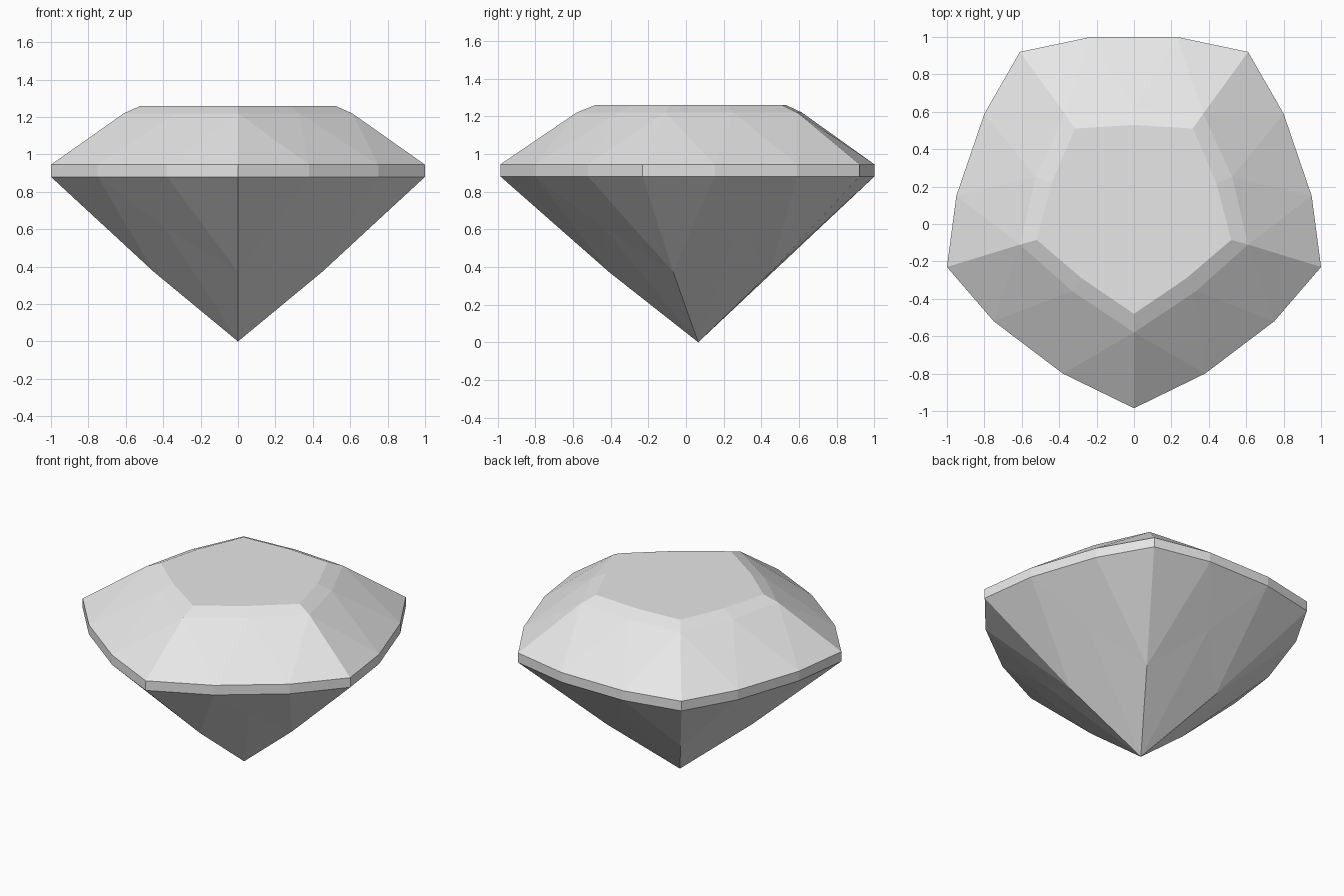
import bpy
import bmesh
from mathutils import Vector

cube = bpy.data.objects.get("Cube")
if cube:
    bpy.data.objects.remove(cube, do_unlink=True)

# Material
stone = bpy.data.materials.new("pale grey stone")
stone.use_nodes = True
GREY = (0.8, 0.8, 0.8, 1)
stone.diffuse_color = GREY
stone.node_tree.nodes["Principled BSDF"].inputs["Base Color"].default_value = GREY

CULET = Vector((0, 0.065, 0))
CENTRE = Vector((0, 0, 0.8))
GIRDLE_LOW, GIRDLE_TOP = 0.88, 0.945


def mirrored_ring(half, z):
    """Close a right-hand outline, starting at the front tip, by mirroring in x."""
    other = [(-x, y) for x, y in reversed(half) if x > 0]
    return [Vector((x, y, z)) for x, y in half + other]


# Outlines run anticlockwise from the front tip: rings alternate corner, middle
outline = [(0, -0.985), (0.38, -0.8), (0.75, -0.52), (1, -0.23),
           (0.95, 0.15), (0.8, 0.59), (0.61, 0.92), (0.23, 1)]
girdle_low = mirrored_ring(outline, GIRDLE_LOW)
girdle_top = mirrored_ring(outline, GIRDLE_TOP)
table = mirrored_ring([(0, -0.48), (0.28, -0.29), (0.52, -0.085),
                       (0.44, 0.22), (0.315, 0.51), (0, 0.53)], 1.26)
bezel = mirrored_ring([(0, -0.58), (0.33, -0.36), (0.61, -0.11),
                       (0.525, 0.25), (0.37, 0.59), (0, 0.615)], 1.22)

# Pavilion ring: corners bulge low down, middles lie on the flat main facets
pavilion_ring = []
for i in range(5):
    a, b, c = girdle_low[3 * i:3 * i + 3]
    corner = CULET.lerp(a, 0.45)
    corner.z = 0.372
    pavilion_ring += [corner, CULET.lerp((b + c) / 2, 0.69)]


def fan_facets(ring, girdle):
    """Five-fold facets between a ten-point ring and the fifteen-point girdle."""
    faces = []
    for i in range(5):
        c1, mid, c2 = (ring[(2 * i + k) % 10] for k in range(3))
        g = [girdle[(3 * i + k) % 15] for k in range(4)]
        faces += [(c1, g[0], g[1]), (c1, g[1], mid), (mid, g[1], g[2]),
                  (mid, g[2], c2), (c2, g[2], g[3])]
    return faces


def band(a, b):
    n = len(a)
    return [(a[i], a[(i + 1) % n], b[(i + 1) % n], b[i]) for i in range(n)]


def build(name, faces):
    """Flat-shaded object whose faces all point away from the stone's centre."""
    bm = bmesh.new()
    for points in faces:
        bm.faces.new([bm.verts.new(p) for p in points])
    bmesh.ops.remove_doubles(bm, verts=bm.verts, dist=0.0005)
    for face in bm.faces:
        face.normal_update()
        if face.normal.dot(face.calc_center_median() - CENTRE) < 0:
            face.normal_flip()
    mesh = bpy.data.meshes.new(name)
    bm.to_mesh(mesh)
    bm.free()
    mesh.materials.append(stone)
    bpy.context.collection.objects.link(bpy.data.objects.new(name, mesh))


# Crown with its flat table on top
build("crown", [table] + band(bezel, table) + fan_facets(bezel, girdle_top))

# Narrow upright belt
build("girdle", band(girdle_low, girdle_top))

# Pointed underside
tip = [(CULET, pavilion_ring[i], pavilion_ring[(i + 1) % 10]) for i in range(10)]
build("pavilion", tip + fan_facets(pavilion_ring, girdle_low))
